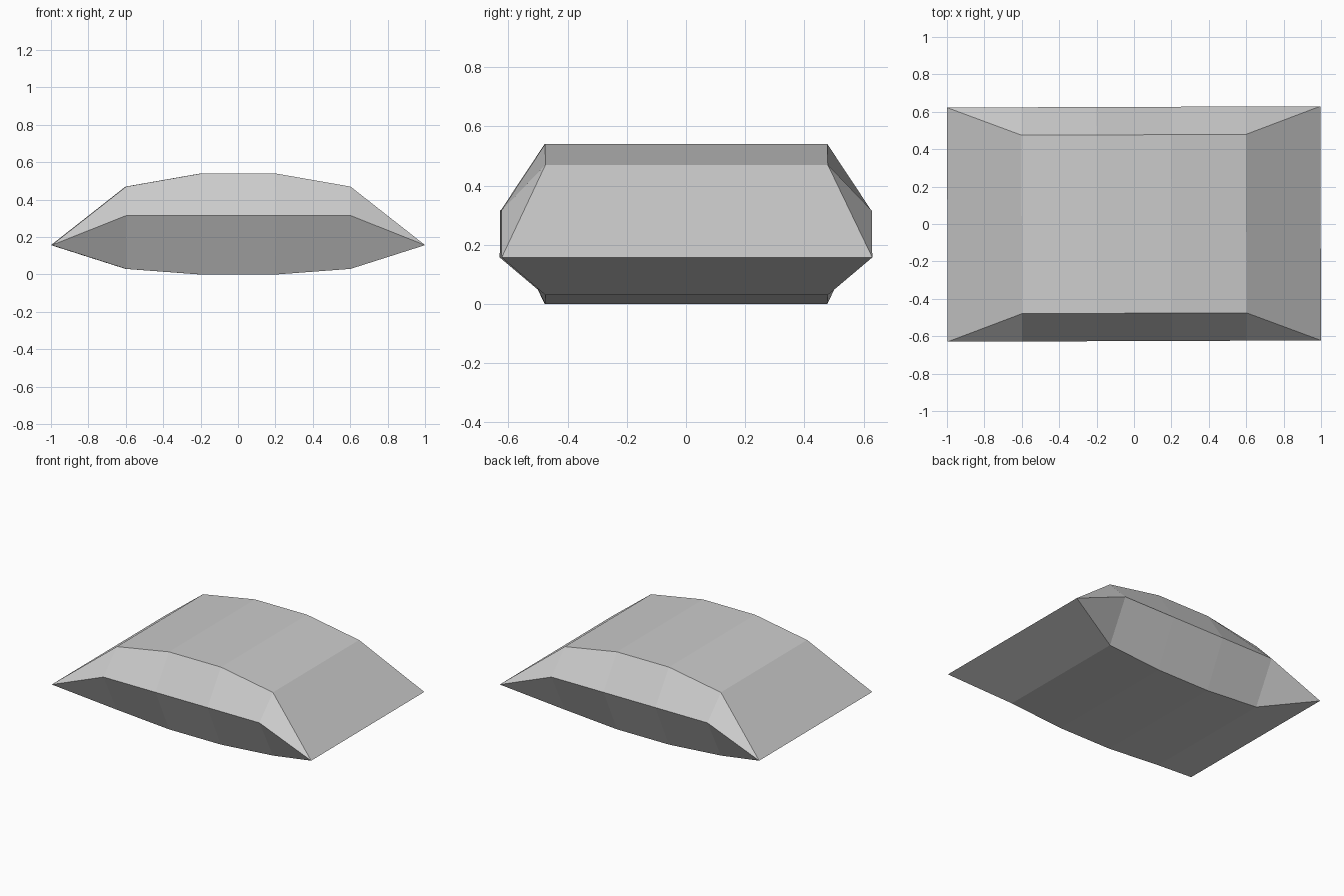
import bpy
import bmesh
from math import radians

cube = bpy.data.objects.get("Cube")
if cube:
    bpy.data.objects.remove(cube, do_unlink=True)

# Plain grey for the whole body
grey = bpy.data.materials.new("light grey")
grey.use_nodes = True
colour = (0.6, 0.6, 0.6, 1)
grey.diffuse_color = colour
grey.node_tree.nodes["Principled BSDF"].inputs["Base Color"].default_value = colour

# Pillow body: one six-point ring per station, closing to a sharp edge at both ends
TIP, WAIST = 0.157, 0.315
HALF_WAIST, HALF_FACE = 0.626, 0.477
stations = [(-0.6, 0.03, 0.47), (-0.2, 0, 0.54), (0.2, 0, 0.54), (0.6, 0.03, 0.47)]

bm = bmesh.new()
rings = []
for x, low, high in stations:
    ring = [(-HALF_FACE, low), (HALF_FACE, low), (HALF_WAIST, WAIST),
            (HALF_FACE, high), (-HALF_FACE, high), (-HALF_WAIST, WAIST)]
    rings.append([bm.verts.new((x, y, z)) for y, z in ring])

for a, b in zip(rings, rings[1:]):
    for i in range(6):
        j = (i + 1) % 6
        bm.faces.new((a[i], a[j], b[j], b[i]))

# Tapered ends
for ring, x in ((rings[0], -0.998), (rings[-1], 0.998)):
    front, back = (bm.verts.new((x, y, TIP)) for y in (-HALF_WAIST, HALF_WAIST))
    bm.faces.new((ring[0], ring[1], back, front))
    bm.faces.new((ring[3], ring[4], front, back))
    for tip, corners in ((back, (1, 2, 3)), (front, (4, 5, 0))):
        for i, j in zip(corners, corners[1:]):
            bm.faces.new((ring[i], ring[j], tip))

bmesh.ops.recalc_face_normals(bm, faces=bm.faces)
mesh = bpy.data.meshes.new("pillow_body")
bm.to_mesh(mesh)
bm.free()
mesh.materials.append(grey)
body = bpy.data.objects.new("pillow_body", mesh)
body.rotation_euler.z = radians(0.2)
bpy.context.collection.objects.link(body)
